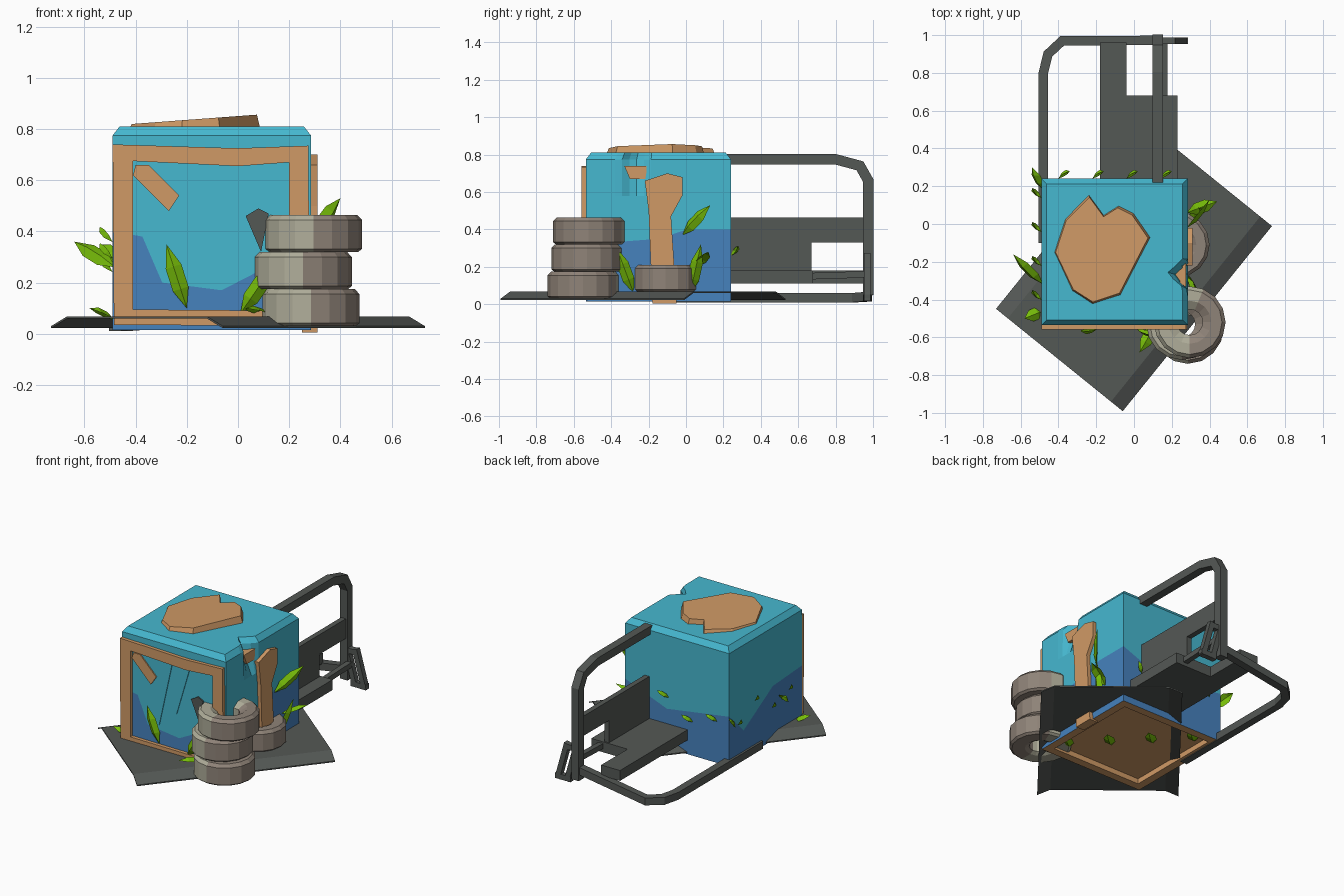
import bpy, bmesh, math, random
from mathutils import Vector as V

if "Cube" in bpy.data.objects:
    bpy.data.objects.remove(bpy.data.objects["Cube"])

random.seed(4)


def material(name, hexa):
    lin = [((int(hexa[i:i + 2], 16) / 255 + 0.055) / 1.055) ** 2.4 for i in range(0, 6, 2)]
    m = bpy.data.materials.new(name)
    m.diffuse_color = (*lin, 1)
    m.use_nodes = True
    m.node_tree.nodes["Principled BSDF"].inputs["Base Color"].default_value = m.diffuse_color
    return m


CYAN = material("cyan_paint", "46B8D0")
BLUE = material("blue_paint", "4682BE")
TAN = material("tan_wood", "D09A66")
GREEN = material("leaf_green", "78BE0A")
BEIGE = material("beige_rubber", "B0AE9A")
TAUPE = material("taupe_rubber", "8F8378")
STEEL = material("dark_steel", "545855")
AX, AY, AZ = V((1, 0, 0)), V((0, 1, 0)), V((0, 0, 1))


def make(name, verts, faces, mats, idx=None, flip=False):
    me = bpy.data.meshes.new(name)
    me.from_pydata([tuple(v) for v in verts], [], faces)
    for m in mats:
        me.materials.append(m)
    for p, i in zip(me.polygons, idx or []):
        p.material_index = i
    bm = bmesh.new()
    bm.from_mesh(me)
    bmesh.ops.recalc_face_normals(bm, faces=bm.faces)
    if flip:
        bmesh.ops.reverse_faces(bm, faces=bm.faces)
    bm.to_mesh(me)
    bm.free()
    ob = bpy.data.objects.new(name, me)
    bpy.context.collection.objects.link(ob)
    return ob


def loft(name, rings, mats, rule=None, flip=False):
    """Skin equal rings together and cap both ends; rule(level) picks the colour."""
    n, faces, idx = len(rings[0]), [], []
    for k in range(len(rings) - 1):
        for i in range(n):
            j = (i + 1) % n
            faces.append((k * n + i, k * n + j, k * n + n + j, k * n + n + i))
            idx.append(rule(k) if rule else 0)
    last = len(rings) - 1
    for k in (0, last):
        faces.append(list(range(k * n, k * n + n)))
        idx.append(rule(min(k, last - 1)) if rule else 0)
    return make(name, [v for r in rings for v in r], faces, mats, idx, flip)


def prism(name, pts, axis, lo, hi, mat, flip=False):
    put = {"x": lambda a, b, h: (h, a, b), "y": lambda a, b, h: (a, h, b), "z": lambda a, b, h: (a, b, h)}[axis]
    return loft(name, [[put(a, b, h) for a, b in pts] for h in (lo, hi)], [mat], flip=flip)


def sweep(name, path, nrm, w, flip=False):
    """Square steel bar along a path; nrm is perpendicular to its bends."""
    path, rings = [V(p) for p in path], []
    for i, p in enumerate(path):
        d0 = (p - path[i - 1]).normalized() if i else None
        d1 = (path[i + 1] - p).normalized() if i < len(path) - 1 else None
        t = ((d0 or d1) + (d1 or d0)).normalized()
        s, h = t.cross(nrm).normalized() * (w / 2 / t.dot(d0 or d1)), nrm * w / 2
        rings.append([p + s + h, p + s - h, p - s - h, p - s + h])
    return loft(name, rings, [STEEL], flip=flip)


# Body: box with a wavy colour line, bevelled top and a chip in the right rim
X0, X1, Y0, Y1 = -.49, .285, -.535, .24
WAVES = [  # (fraction along the side, height) for front, right, back, left
    [(0, .4), (.15, .38), (.25, .2), (.55, .17), (.75, .25), (1, .32)],
    [(0, .32), (.5, .35), (.7, .4), (1, .4)],
    [(0, .4), (.4, .28), (1, .35)],
    [(0, .35), (.2, .2), (.6, .38), (1, .4)],
]


def lerp(table, t):
    for (a, za), (b, zb) in zip(table, table[1:]):
        if t <= b:
            return za + (zb - za) * (t - a) / (b - a)


corners = [V((X0, Y0)), V((X1, Y0)), V((X1, Y1)), V((X0, Y1))]
mid, N = (corners[0] + corners[2]) / 2, 20
rim = [(corners[s].lerp(corners[(s + 1) % 4], k / N), lerp(WAVES[s], k / N), s) for s in range(4) for k in range(N)]


def body_ring(height, scale=1, chip=0):
    out = []
    for p, wave, s in rim:
        q = mid + (p - mid) * scale
        if s == 1:
            q.x -= chip * max(0, .085 - abs(p.y + .27) * 1.1)
        out.append((q.x, q.y, height or wave))
    return out


loft("crate_body", [body_ring(.05, .86), body_ring(.015, .86), body_ring(.015), body_ring(None),
                    body_ring(.58), body_ring(.775, 1, 1), body_ring(.81, .93, 1)],
     [CYAN, BLUE, TAN], lambda k: 2 if k < 2 else 1 if k == 2 else 0)

# Crooked wooden frame around the front
outer = [(-.485, .035), (.28, .03), (.275, .735), (0, .725), (-.49, .74)]
inner = [(-.41, .095), (.2, .09), (.2, .67), (0, .655), (-.41, .675)]
for i in range(5):
    j = (i + 1) % 5
    prism("front_frame", [outer[i], outer[j], inner[j], inner[i]], "y", -.558, -.53, TAN)

# Front patches and cracks
prism("front_wood_patch", [(-.41, .62), (-.4, .66), (-.35, .66), (-.23, .54), (-.27, .48)], "y", -.543, -.534, TAN)
prism("front_metal_patch", [(.03, .46), (.08, .49), (.12, .47), (.09, .32)], "y", -.543, -.534, STEEL)
for x, z in ((-.13, .22), (0, .33)):
    prism("front_crack", [(x - .015, .66), (x + .015, .65), (x - .08, z)], "y", -.54, -.534, CYAN)

# Wooden lid patch on the roof, bevelled and tilted
lid = [(-.43, -.15), (-.37, .03), (-.24, .16), (-.16, .05), (-.08, .1), (0, .06), (.09, -.07),
       (-.07, -.38), (-.22, -.43), (-.33, -.36)]
c = V((-.18, -.14))
loft("roof_patch", [[(x, y, .79) for x, y in lid],
                    [(*(c + (V(p) - c) * .94), min(.857, .85 + p[0] * .07)) for p in lid]], [TAN])

# Wooden post and splinter on the right side
prism("side_post", [(-.18, .005), (-.05, .005), (-.08, .47), (-.02, .58), (-.02, .68), (-.1, .7),
                    (-.22, .66), (-.2, .5)], "x", .25, .31, TAN)
prism("side_splinter", [(-.33, .74), (-.21, .74), (-.21, .67), (-.3, .67)], "x", .2, .275, TAN)

# Ground sheet with both long edges folded down
s, d, o = V((.78, -.63)), V((.79, .98)) / 2, V((0, -.23))
half = [(.43, .03), (.35, .068), (-.35, .068), (-.43, .03)]
prof = half + [(a, z - .008) for a, z in reversed(half)]
loft("ground_sheet", [[(*(o + s * a + d * e), z) for a, z in prof] for e in (-1, 1)], [STEEL])


# Tyres: lathed ring, darker on the right hand side
def tyre(name, cx, cy, z, h, r, sides=16):
    prof = [(.36, .1), (.5, 0), (.92, 0), (1, .08), (1, .86), (.9, 1), (.6, 1), (.36, .8)]
    verts, faces, idx, P = [], [], [], len(prof)
    for k in range(sides):
        a = 2 * math.pi * k / sides
        verts += [(cx + r * q * math.cos(a), cy + r * q * math.sin(a), z + h * t) for q, t in prof]
        k2 = (k + 1) % sides
        for j in range(P):
            l = (j + 1) % P
            faces.append((k * P + j, k2 * P + j, k2 * P + l, k * P + l))
            idx.append(int(math.cos(2 * math.pi * (k + .5) / sides + .1) > .28))
    make(name, verts, faces, [BEIGE, TAUPE], idx)


for i, (x, y) in enumerate(((.285, -.55), (.255, -.53), (.295, -.52))):
    tyre("stacked_tyre", x, y, .03 + i * .145, .145, .19)
tyre("side_tyre", .225, -.11, .068, .142, .175)

# Rear tube frame
sweep("upper_rail", [(.125, .2, .775), (.125, .8, .775), (.125, .93, .74), (.125, .975, .66), (.125, .975, .05)],
      AX, .055)
sweep("lower_rail", [(-.48, -.1, .035), (-.48, .8, .035), (-.455, .9, .035), (-.38, .97, .04), (.13, .972, .12)],
      AZ, .05, flip=True)

# Rear panels: upright L and horizontal L
prism("upright_panel", [(.2, .12), (.67, .12), (.67, .33), (.98, .33), (.98, .463), (.2, .463)], "x", .105, .14, STEEL)
prism("floor_panel", [(-.18, .2), (.23, .2), (.23, .68), (-.04, .68), (-.04, .96), (-.18, .96)], "z",
      .11, .18, STEEL, flip=True)

# Prop stand at the rear corner: two slanted legs, two crossbars, one tie
for i in range(2):
    x, z = .13 + .07 * i, .25 - .215 * i
    sweep("prop_leg", [(x, .97, .27), (x + .07, .97, .02)], AY, .035)
    sweep("prop_crossbar", [(x - .03, .97, z), (x + .085, .97, z)], AY, .035)
sweep("prop_tie", [(.16, .66, .15), (.16, .97, .16)], AX, .035)


# Leaves: folded blades
def leaf(base, tip, out, w=.04):
    base, tip, out = V(base), V(tip), V(out).normalized()
    ax = tip - base
    side = ax.cross(out).normalized() * w
    rows = [base + ax * .3, base + ax * .65]
    verts = [base, tip]
    for m in rows:
        verts += [m + side * .8, m + out * .02, m - side * .8]
    make("leaf", verts, [(0, 3, 2), (0, 4, 3), (2, 3, 6, 5), (3, 4, 7, 6), (5, 6, 1), (6, 7, 1)], [GREEN])


for base, tip, out in (
        ((-.48, -.32, .26), (-.64, -.16, .36), AZ - AY - AX / 2),
        ((-.48, -.46, .05), (-.58, -.5, .1), AZ),
        ((-.48, .18, .28), (-.54, .3, .35), AZ - AX),
        ((-.2, -.55, .1), (-.28, -.57, .35), -AY),
        ((.01, -.55, .08), (.14, -.6, .27), -AY),
        ((.12, -.52, .07), (.03, -.68, .1), AZ),
        ((.28, -.02, .37), (.4, .13, .53), AX - AY),
        ((.28, .02, .05), (.36, .08, .32), AX),
        ((.28, -.28, .06), (.33, -.37, .3), AX),
        ((.28, .06, .2), (.44, .12, .28), AZ)):
    leaf(base, tip, out)

# Small scattered leaves on the back, left side and underside
for k in range(4):
    t, z = -.4 + .18 * k, random.uniform(.2, .6)
    leaf((t, .24, z), (t + .06, .28, z + .05), AY, .02)
    leaf((-.49, t, z), (-.54, t + .05, z + .06), -AX, .02)
    leaf((t, -t - .3, .045), (t + .12, -t - .2, .03), -AZ)
